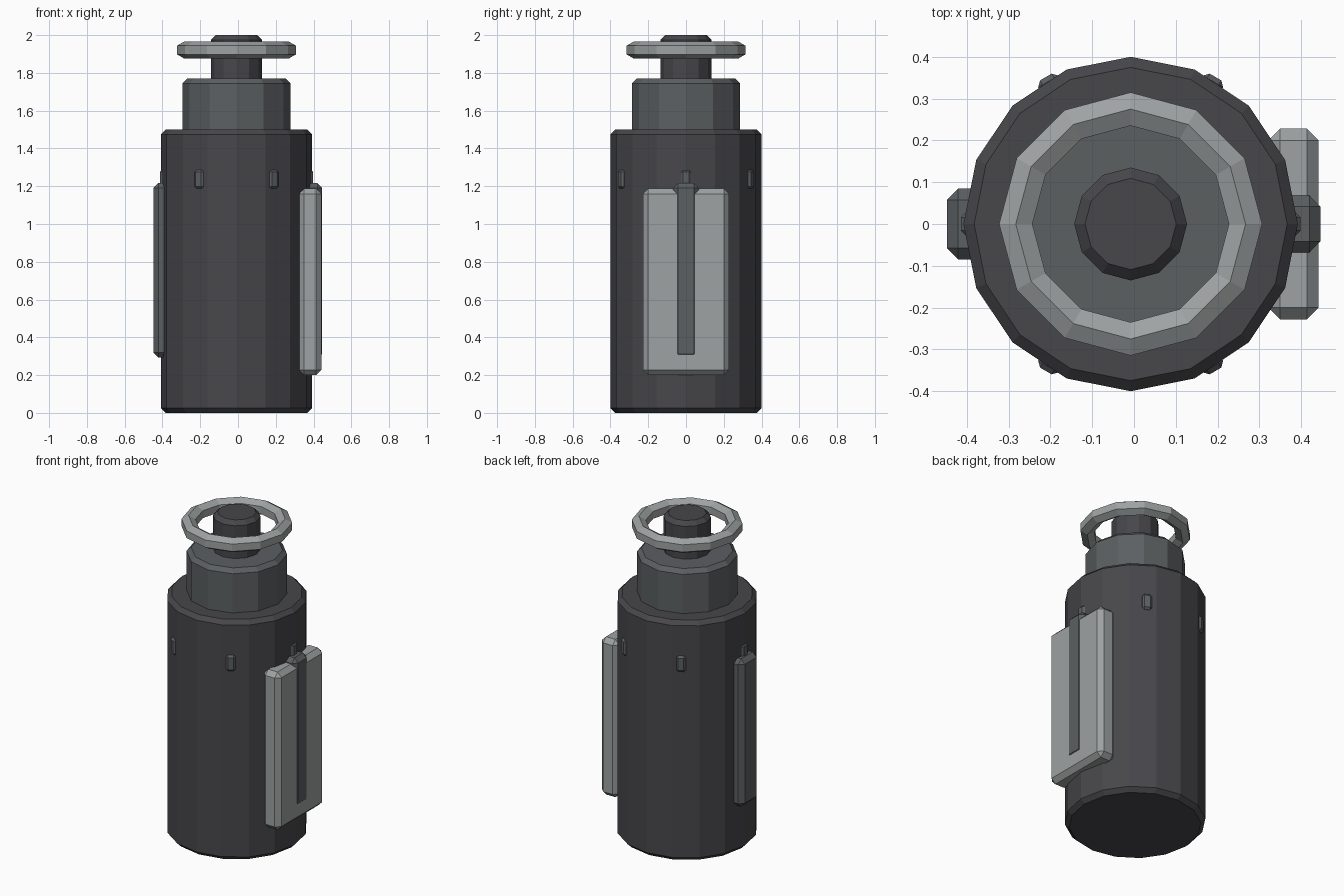
import bpy
import math

if "Cube" in bpy.data.objects:
    bpy.data.objects.remove(bpy.data.objects["Cube"])

CX = -0.008  # body axis


def material(name, rgb):
    m = bpy.data.materials.new(name)
    m.diffuse_color = (*rgb, 1)
    m.use_nodes = True
    m.node_tree.nodes["Principled BSDF"].inputs["Base Color"].default_value = m.diffuse_color
    return m


DARK = material("charcoal", (0.063, 0.061, 0.068))
MID = material("slate", (0.105, 0.115, 0.12))
LIGHT = material("light_grey", (0.34, 0.36, 0.36))


def finish(name, mat, bevel=0):
    o = bpy.context.object
    o.name = name
    o.data.materials.append(mat)
    if bevel:
        b = o.modifiers.new("chamfer", 'BEVEL')
        b.width = bevel
        b.segments = 1
        b.limit_method = 'ANGLE'
        b.angle_limit = math.radians(40)
    return o


def drum(name, r, z0, z1, sides, mat, bevel=0.025):
    bpy.ops.mesh.primitive_cylinder_add(vertices=sides, radius=r, depth=z1 - z0,
                                        location=(CX, 0, (z0 + z1) / 2))
    return finish(name, mat, bevel)


def block(name, x, y, z, mat, bevel):
    bpy.ops.mesh.primitive_cube_add(size=1, location=[sum(a) / 2 for a in (x, y, z)])
    o = bpy.context.object
    o.scale = [a[1] - a[0] for a in (x, y, z)]
    bpy.ops.object.transform_apply(location=False, rotation=False, scale=True)
    return finish(name, mat, bevel)


# Stacked body, neck and post
drum("body", 0.4, 0, 1.5, 16, DARK)
drum("neck", 0.286, 1.47, 1.77, 12, MID)
drum("post", 0.135, 1.74, 2.0, 12, DARK)

# Pull ring: hexagonal section with upright outer face
R, r, zc = 0.275, 0.046, 1.921
verts, faces = [], []
for i in range(12):
    a = math.tau * i / 12
    for j in range(6):
        b = math.tau * (j + 0.5) / 6
        d = R + r * math.cos(b)
        verts.append((CX + d * math.cos(a), d * math.sin(a), zc + r * math.sin(b)))
        i2, j2 = (i + 1) % 12, (j + 1) % 6
        faces.append((i * 6 + j, i2 * 6 + j, i2 * 6 + j2, i * 6 + j2))
mesh = bpy.data.meshes.new("pull_ring")
mesh.from_pydata(verts, [], faces)
ring = bpy.data.objects.new("pull_ring", mesh)
bpy.context.collection.objects.link(ring)
mesh.materials.append(LIGHT)

# Side plate with inset strip, and the opposite bar
block("side_plate", (0.321, 0.442), (-0.228, 0.228), (0.2, 1.187), LIGHT, 0.028)
block("plate_strip", (0.34, 0.446), (-0.068, 0.068), (0.287, 1.217), MID, 0.026)
block("side_bar", (-0.448, -0.33), (-0.085, 0.085), (0.293, 1.217), MID, 0.027)

# Six small lugs around the body
for i in range(6):
    a = math.tau * i / 6
    lug = block(f"lug_{i}", (0.346, 0.406), (-0.028, 0.028), (1.187, 1.287), MID, 0.012)
    lug.location = (CX + 0.376 * math.cos(a), 0.376 * math.sin(a), 1.237)
    lug.rotation_euler.z = a
